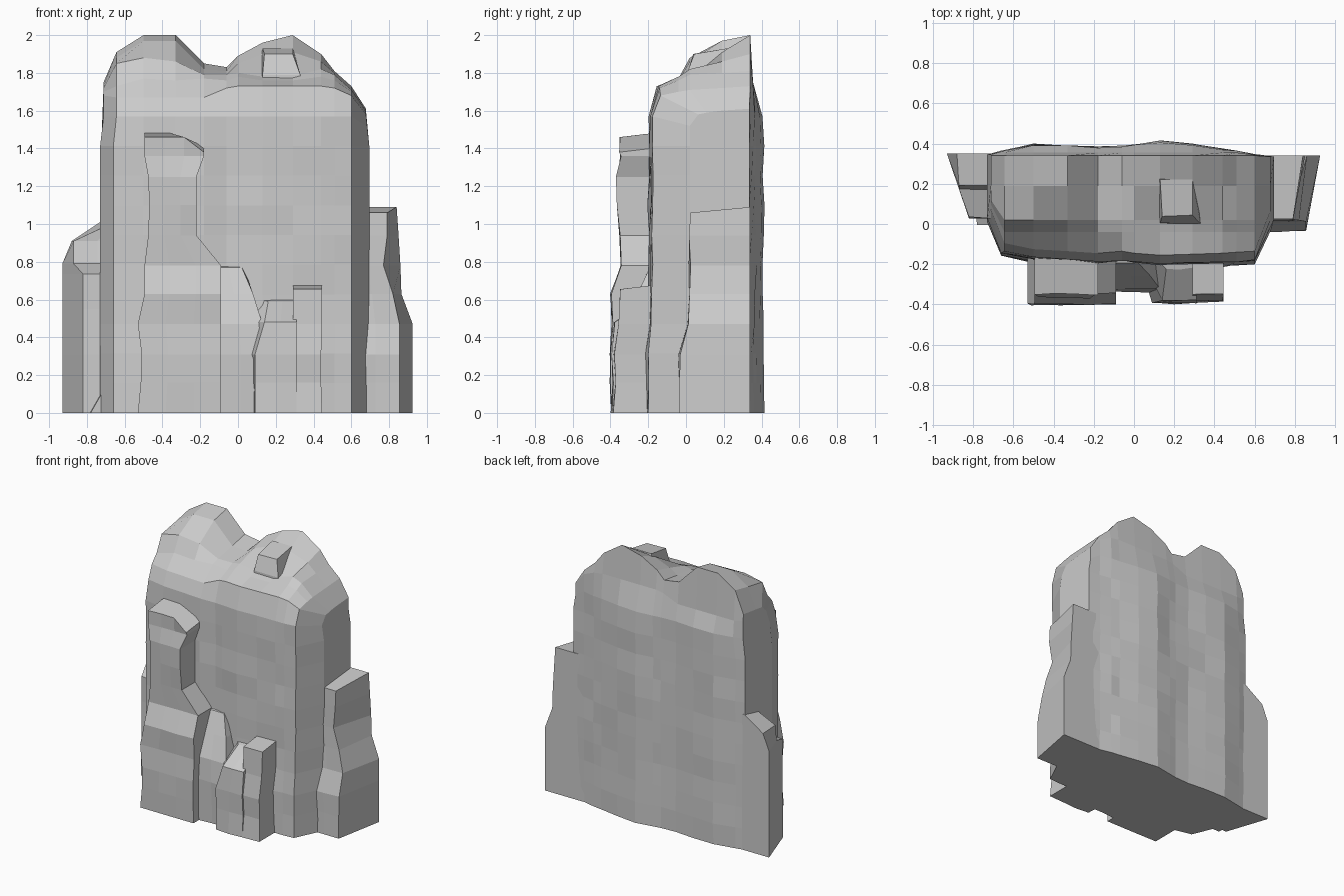
import bpy, random

random.seed(4)
STEP = 0.157


def jit(a=0.006):
    return random.uniform(-a, a)


def skin(name, loops):
    """Bridge equal-length vertex loops and cap both ends."""
    n = len(loops[0])
    verts = [v for loop in loops for v in loop]
    faces = [(i * n + j, i * n + (j + 1) % n, (i + 1) * n + (j + 1) % n, (i + 1) * n + j)
             for i in range(len(loops) - 1) for j in range(n)]
    last = (len(loops) - 1) * n
    faces += [tuple(reversed(range(n))), tuple(range(last, last + n))]
    me = bpy.data.meshes.new(name)
    me.from_pydata(verts, [], faces)
    me.validate()
    ob = bpy.data.objects.new(name, me)
    bpy.context.collection.objects.link(ob)
    bpy.context.view_layer.objects.active = ob
    ob.select_set(True)
    bpy.ops.object.mode_set(mode='EDIT')
    bpy.ops.mesh.select_all(action='SELECT')
    bpy.ops.mesh.normals_make_consistent(inside=False)
    bpy.ops.object.mode_set(mode='OBJECT')
    ob.select_set(False)
    return ob


def buttress(name, rings, cols=3, drop=0.0):
    """Stack of four-sided rings: z, front x0, x1, y, back x0, x1, y."""
    loops = []
    for k, (z, a0, a1, af, b0, b1, bf) in enumerate(rings):
        top = k == len(rings) - 1
        row = []
        for i in range(cols):
            u = i / (cols - 1)
            d = drop if top and u > 0.7 else 0
            row.append((a0 + (a1 - a0) * u, af + jit(), z - d - (0.03 if top else 0)))
        for i in range(cols):
            u = 1 - i / (cols - 1)
            d = drop if top and u > 0.7 else 0
            row.append((b0 + (b1 - b0) * u, bf, z - d))
        loops.append(row)
    return skin(name, loops)


# main cliff: yz sections lofted along x
# x, front y, back y, shoulder z, crest heights at y = -.04, .02, .19, .34
stations = [
    (-0.73, 0.03, 0.345, 1.68, 1.70, 1.72, 1.73, 1.75),
    (-0.66, -0.14, 0.360, 1.67, 1.73, 1.85, 1.88, 1.91),
    (-0.50, -0.17, 0.395, 1.67, 1.77, 1.88, 1.97, 2.00),
    (-0.33, -0.18, 0.385, 1.67, 1.76, 1.86, 1.97, 2.00),
    (-0.18, -0.19, 0.380, 1.67, 1.77, 1.79, 1.82, 1.85),
    (-0.06, -0.18, 0.385, 1.72, 1.76, 1.79, 1.81, 1.83),
    (0.00, -0.19, 0.390, 1.73, 1.78, 1.80, 1.85, 1.89),
    (0.13, -0.20, 0.410, 1.73, 1.76, 1.78, 1.90, 1.96),
    (0.29, -0.195, 0.395, 1.73, 1.76, 1.78, 1.91, 2.00),
    (0.44, -0.19, 0.370, 1.73, 1.78, 1.82, 1.86, 1.90),
    (0.51, -0.185, 0.360, 1.72, 1.76, 1.79, 1.80, 1.81),
    (0.60, -0.18, 0.343, 1.68, 1.70, 1.71, 1.72, 1.73),
    (0.695, 0.02, 0.335, 1.58, 1.585, 1.59, 1.60, 1.61),
]
loops = []
for x, yf, yb, zs, za, zb, zc, zd in stations:
    j = 0.0 if abs(x) > 0.68 else 0.006
    prof = []
    for r in range(11):
        z = r * STEP
        prof.append((yf - (0.02 if r < 3 else 0) + jit(j), min(z, zs - 0.06)))
    prof.append((yf + 0.045, zs))
    for k, (y, z) in enumerate(((-0.04, za), (0.02, zb), (0.19, zc))):
        prof.append((max(y, yf + 0.05 + 0.02 * (k + 1)), z))
    prof.append((0.34 if yb > 0.34 else yb, zd))
    prof.append((min(yb, 0.355), zs + 0.02))
    for r in range(10, -1, -1):
        prof.append((yb + jit(j), min(r * STEP, zs - 0.06)))
    taper = lambda z: 0.975 if z > 1.45 and abs(x) > 0.65 else 1.0
    loops.append([(x * taper(z), y, z) for y, z in prof])
skin("cliff_body", loops)

# tall front pillar
B = -0.1
buttress("front_pillar", [(z, a, b, y, a, b, B) for z, a, b, y in (
    (0, -0.53, -0.09, -0.40), (0.16, -0.515, -0.09, -0.40), (0.31, -0.51, -0.09, -0.405),
    (0.47, -0.53, -0.09, -0.39), (0.63, -0.495, -0.09, -0.40), (0.78, -0.495, -0.09, -0.345),
    (0.94, -0.475, -0.22, -0.35), (1.10, -0.47, -0.22, -0.365), (1.25, -0.475, -0.22, -0.365),
    (1.36, -0.495, -0.18, -0.345), (1.49, -0.495, -0.18, -0.35))], 4, 0.08)

# recessed filler between the front buttresses
buttress("front_recess", [(z, -0.12, b, y, -0.12, b, B) for z, b, y in (
    (0, 0.15, -0.33), (0.31, 0.15, -0.34), (0.47, 0.13, -0.32),
    (0.63, 0.08, -0.26), (0.80, 0.02, -0.19))])

# low right buttress: sloping foot and block
buttress("front_foot", [(z, a, 0.31, y, b, 0.31, B) for z, a, y, b in (
    (0, 0.09, -0.395, 0.07), (0.16, 0.09, -0.39, 0.05), (0.31, 0.09, -0.39, 0.0),
    (0.48, 0.14, -0.375, 0.0), (0.62, 0.16, -0.22, 0.05))])
buttress("front_block", [(z, 0.29, b, y, 0.29, b, B) for z, b, y in (
    (0, 0.445, -0.39), (0.16, 0.44, -0.375), (0.31, 0.44, -0.385),
    (0.47, 0.445, -0.36), (0.685, 0.445, -0.35))], 2)

# right shoulder buttress
buttress("right_buttress", [(z, 0.6, a, y, 0.6, b, 0.34) for z, a, y, b in (
    (0, 0.855, -0.035, 0.925), (0.16, 0.855, -0.035, 0.925), (0.31, 0.855, -0.035, 0.925),
    (0.47, 0.855, 0.01, 0.925), (0.63, 0.82, 0.02, 0.865), (0.78, 0.77, 0.02, 0.86),
    (0.94, 0.79, 0.02, 0.85), (1.09, 0.79, 0.02, 0.84))])

# left shoulder buttress
buttress("left_buttress", [(z, a, -0.62, y, b, -0.62, 0.35) for z, a, y, b in (
    (0, -0.82, 0.03, -0.93), (0.31, -0.82, 0.03, -0.93), (0.55, -0.82, 0.03, -0.93),
    (0.735, -0.82, 0.03, -0.93), (0.79, -0.87, 0.17, -0.93), (0.91, -0.87, 0.19, -0.88),
    (1.01, -0.72, 0.19, -0.73))])
buttress("left_toe", [(0, -0.78, -0.6, 0.0, -0.8, -0.6, 0.2),
                      (0.17, -0.70, -0.6, 0.0, -0.72, -0.6, 0.2)], 2)

# small nub on the right summit
buttress("summit_nub", [(1.70, 0.13, 0.33, 0.0, 0.11, 0.31, 0.25),
                        (1.79, 0.13, 0.33, 0.0, 0.11, 0.31, 0.25),
                        (1.93, 0.14, 0.29, 0.04, 0.13, 0.29, 0.22)], 2)
